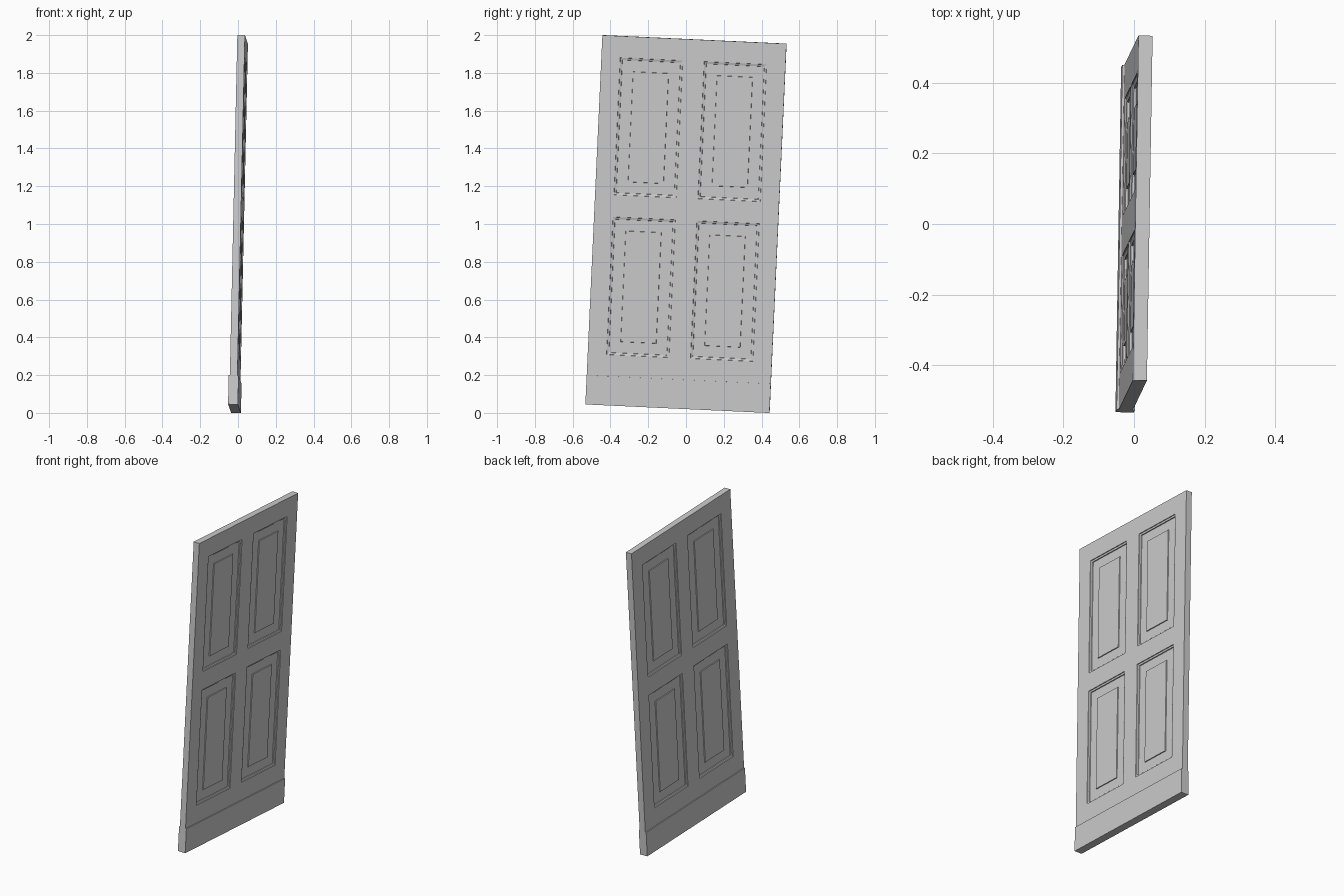
import bpy, bmesh
from mathutils import Vector, Matrix

if "Cube" in bpy.data.objects:
    bpy.data.objects.remove(bpy.data.objects["Cube"])

# Door axes: width, height and normal (the door leans slightly)
v = Vector((0.022, 0.046, 0.999)).normalized()
u = Vector((0.0165, 0.999, -0.046))
u = (u - v * u.dot(v)).normalized()
n = u.cross(v)
FRAME = Matrix((u, v, n)).transposed().to_4x4()
FRAME.translation = Vector((0.003, 0, 1.0))

W, H, KICK = 0.488, 0.9785, -0.824      # half width, half height, kick top
T, KT = 0.02, 0.026                     # half thicknesses
US = [-W, -0.388, -0.057, 0.057, 0.388, W]
VS = [KICK, -0.71, 0.02, 0.137, 0.864, H]
# Panel profile: (inset, depth below the frame face)
PROFILE = [(0, 0), (0.001, 0.004), (0.011, 0.007), (0.012, 0.012),
           (0.071, 0.012), (0.072, 0.007)]


def finish(bm, name):
    bmesh.ops.remove_doubles(bm, verts=bm.verts, dist=1e-5)
    bmesh.ops.recalc_face_normals(bm, faces=bm.faces)
    bm.transform(FRAME)
    me = bpy.data.meshes.new(name)
    bm.to_mesh(me)
    bm.free()
    ob = bpy.data.objects.new(name, me)
    bpy.context.collection.objects.link(ob)
    return ob


def quad(bm, pts):
    bm.faces.new([bm.verts.new(p) for p in pts])


def rect(a, b, c, d, inset, z):
    return [(a + inset, c + inset, z), (b - inset, c + inset, z),
            (b - inset, d - inset, z), (a + inset, d - inset, z)]


# Door leaf: both faces with moulded raised panels
bm = bmesh.new()
for s in (1, -1):
    for i in range(5):
        for j in range(5):
            cell = (US[i], US[i + 1], VS[j], VS[j + 1])
            if i in (1, 3) and j in (1, 3):
                rings = [rect(*cell, k, s * (T - d)) for k, d in PROFILE]
                for r0, r1 in zip(rings, rings[1:]):
                    for k in range(4):
                        m = (k + 1) % 4
                        quad(bm, [r0[k], r0[m], r1[m], r1[k]])
                quad(bm, rings[-1])
            else:
                quad(bm, rect(*cell, 0, s * T))
# Leaf edges
for i in range(5):
    for e in (KICK, H):
        quad(bm, [(US[i], e, -T), (US[i + 1], e, -T), (US[i + 1], e, T), (US[i], e, T)])
    for e in (-W, W):
        quad(bm, [(e, VS[i], -T), (e, VS[i + 1], -T), (e, VS[i + 1], T), (e, VS[i], T)])
finish(bm, "door_leaf")

# Thicker weather board along the bottom
bm = bmesh.new()
bmesh.ops.create_cube(bm, size=1, matrix=Matrix.Translation((0, (KICK - H) / 2, 0))
                      @ Matrix.Diagonal((2 * W, H + KICK, 2 * KT, 1)))
finish(bm, "bottom_board")
